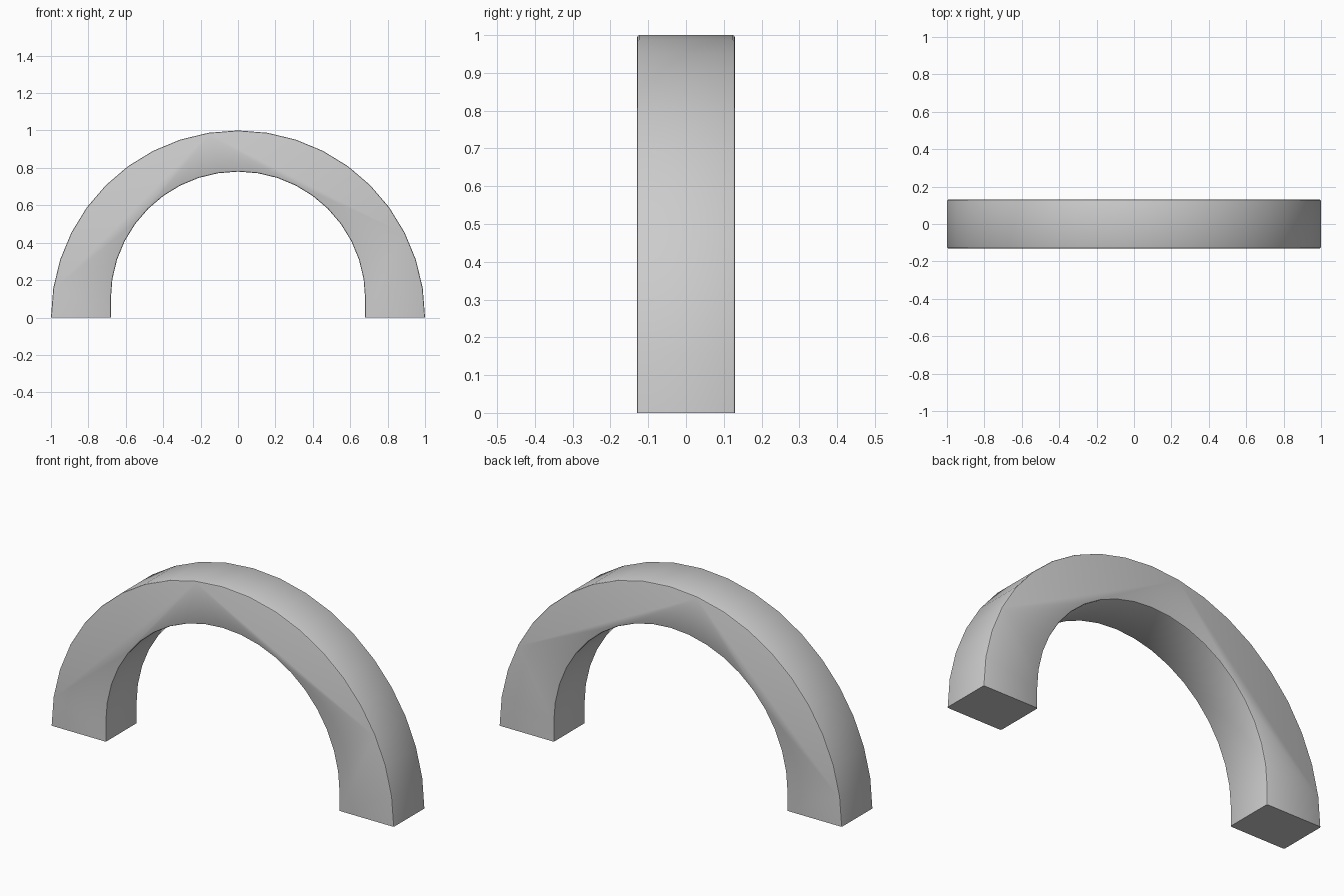
import bpy, bmesh
from math import pi, sin, cos

if "Cube" in bpy.data.objects:
    bpy.data.objects.remove(bpy.data.objects["Cube"])

HALF, BEVEL, SEGS = 0.13, 0.007, 20


def arc(radius, base):
    return [(radius * cos(pi * i / SEGS), base + radius * sin(pi * i / SEGS))
            for i in range(SEGS + 1)]


def arch_edges(inset):
    # outer semicircle, and inner semicircle raised on short straight legs
    r = 0.68 + inset
    return arc(1 - inset, 0), [(r, 0)] + arc(r, 0.10) + [(-r, 0)]


def outline(inset):
    outer, inner = arch_edges(inset)
    # pair the ends so both sides have the same number of points
    outer = [outer[0], (outer[0][0], 0.0)][:1] + outer[1:]
    return outer + inner[::-1]


# arch: cross-section outlines lofted from front to back with softened rims
bm = bmesh.new()
layers = [(-HALF, BEVEL), (-HALF + BEVEL * 0.3, BEVEL * 0.3), (-HALF + BEVEL, 0),
          (HALF - BEVEL, 0), (HALF - BEVEL * 0.3, BEVEL * 0.3), (HALF, BEVEL)]
rings = [[bm.verts.new((x, y, z)) for x, z in outline(inset)] for y, inset in layers]
for a, b in zip(rings, rings[1:]):
    for i in range(len(a)):
        j = (i + 1) % len(a)
        bm.faces.new((a[i], a[j], b[j], b[i]))
bm.faces.new(rings[0])
bm.faces.new(rings[-1])
bmesh.ops.recalc_face_normals(bm, faces=bm.faces)

mesh = bpy.data.meshes.new("arch")
bm.to_mesh(mesh)
bm.free()
arch = bpy.data.objects.new("arch", mesh)
bpy.context.collection.objects.link(arch)

# smooth curve with crisp ends
bpy.context.view_layer.objects.active = arch
arch.select_set(True)
bpy.ops.object.shade_smooth_by_angle(angle=0.7)
